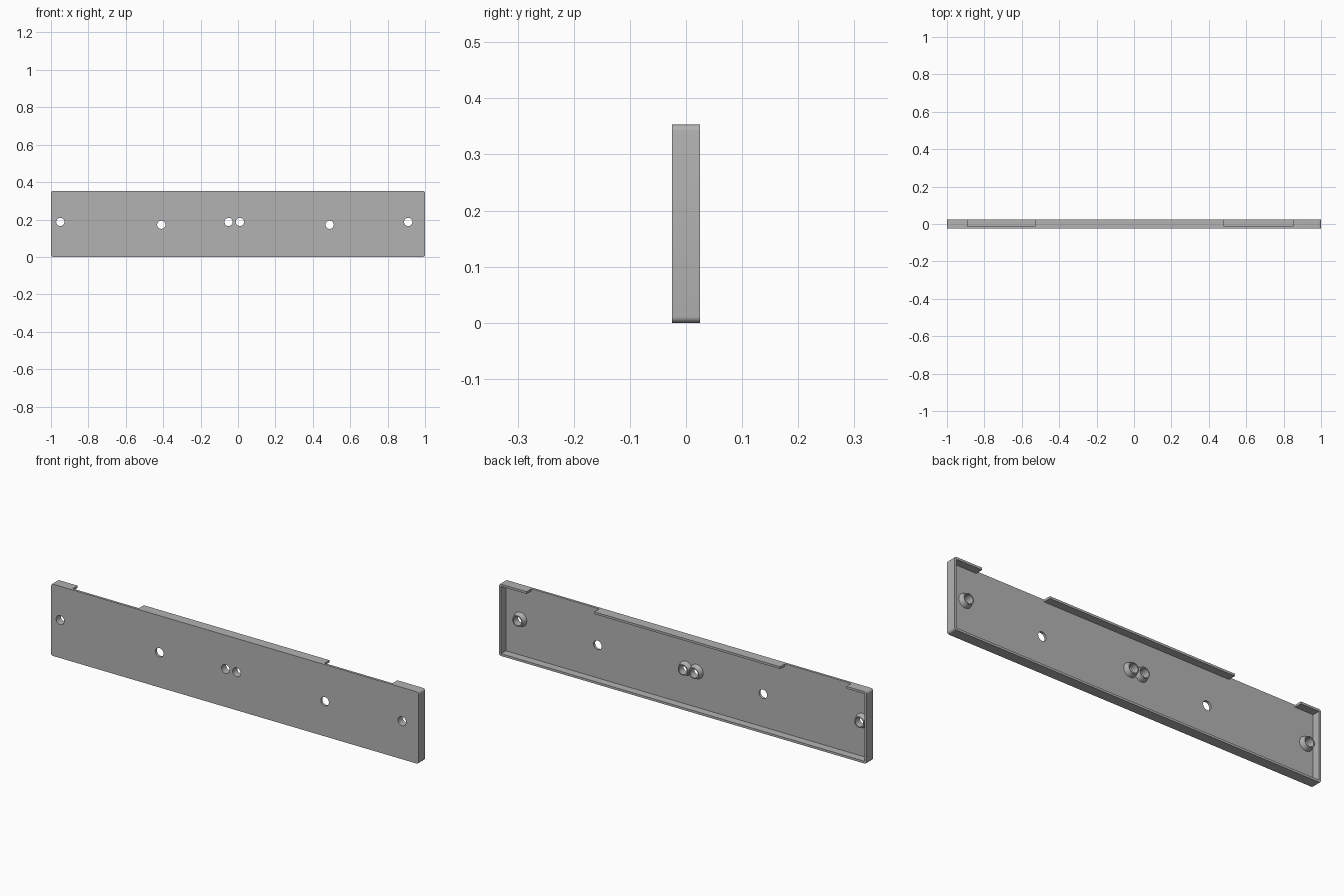
import bpy, bmesh, math
from mathutils import Matrix

if "Cube" in bpy.data.objects:
    bpy.data.objects.remove(bpy.data.objects["Cube"])

HEIGHT, HALF_DEPTH, WALL = 0.353, 0.025, 0.011
FLOOR = -HALF_DEPTH + 0.012          # back surface of the front plate
HOLE_R = 0.022
BOSS_X, BOSS_Z = (-0.95, -0.05, 0.01, 0.91), 0.187
PLAIN_X, PLAIN_Z = (-0.41, 0.49), 0.172

grey = bpy.data.materials.new("mid grey")
grey.use_nodes = True
colour = (0.45, 0.45, 0.45, 1)
grey.diffuse_color = colour
grey.node_tree.nodes["Principled BSDF"].inputs["Base Color"].default_value = colour


def add_object(name, bm):
    mesh = bpy.data.meshes.new(name)
    bmesh.ops.recalc_face_normals(bm, faces=bm.faces)
    bm.to_mesh(mesh)
    bm.free()
    mesh.materials.append(grey)
    obj = bpy.data.objects.new(name, mesh)
    bpy.context.collection.objects.link(obj)
    return obj


def box(name, x, y, z, radius=0):
    """Box between two limits on each axis, with rounded edges along y."""
    bm = bmesh.new()
    bmesh.ops.create_cube(bm, size=1)
    for v in bm.verts:
        for axis, limits in enumerate((x, y, z)):
            v.co[axis] = limits[0] if v.co[axis] < 0 else limits[1]
    if radius:
        edges = [e for e in bm.edges
                 if abs(e.verts[0].co.y - e.verts[1].co.y) > 0.001]
        bmesh.ops.bevel(bm, geom=edges, offset=radius, segments=5,
                        profile=0.5, affect='EDGES')
    return add_object(name, bm)


def cut(target, cutter):
    cutter.hide_render = True
    mod = target.modifiers.new(cutter.name, 'BOOLEAN')
    mod.operation, mod.solver, mod.object = 'DIFFERENCE', 'EXACT', cutter
    bpy.context.view_layer.objects.active = target
    bpy.ops.object.modifier_apply(modifier=mod.name)
    bpy.data.objects.remove(cutter)


def smooth(obj):
    bpy.ops.object.select_all(action='DESELECT')
    obj.select_set(True)
    bpy.context.view_layer.objects.active = obj
    bpy.ops.object.shade_smooth_by_angle(angle=math.radians(35))


# Shallow tray, open at the back
panel = box("panel", (-1, 1), (-HALF_DEPTH, HALF_DEPTH), (0, HEIGHT), WALL)
cut(panel, box("cavity", (-1 + WALL, 1 - WALL), (FLOOR, 0.1),
               (WALL, HEIGHT - WALL)))

# Two gaps in the top rim
for x in ((-0.89, -0.53), (0.48, 0.85)):
    cut(panel, box("rim_gap", x, (FLOOR, 0.1), (HEIGHT - 2 * WALL, HEIGHT + 0.1)))

# Round through holes
turn = Matrix.Rotation(math.pi / 2, 4, 'X')
holes = [(x, BOSS_Z) for x in BOSS_X] + [(x, PLAIN_Z) for x in PLAIN_X]
for x, z in holes:
    bm = bmesh.new()
    bmesh.ops.create_cone(bm, cap_ends=True, segments=32, radius1=HOLE_R,
                          radius2=HOLE_R, depth=0.2,
                          matrix=Matrix.Translation((x, 0, z)) @ turn)
    cut(panel, add_object("hole", bm))
smooth(panel)

# Tapered hollow bosses behind the outer and centre holes
TIP = FLOOR + 0.024
profile = [(HOLE_R, FLOOR), (0.035, FLOOR), (0.027, TIP), (HOLE_R, TIP)]
for i, x in enumerate(BOSS_X, 1):
    bm = bmesh.new()
    points = [bm.verts.new((x + r, y, BOSS_Z)) for r, y in profile]
    edges = [bm.edges.new((points[k], points[(k + 1) % 4])) for k in range(4)]
    bmesh.ops.spin(bm, geom=points + edges, cent=(x, 0, BOSS_Z), axis=(0, 1, 0),
                   angle=2 * math.pi, steps=32)
    bmesh.ops.remove_doubles(bm, verts=bm.verts, dist=0.0001)
    smooth(add_object(f"boss_{i}", bm))
